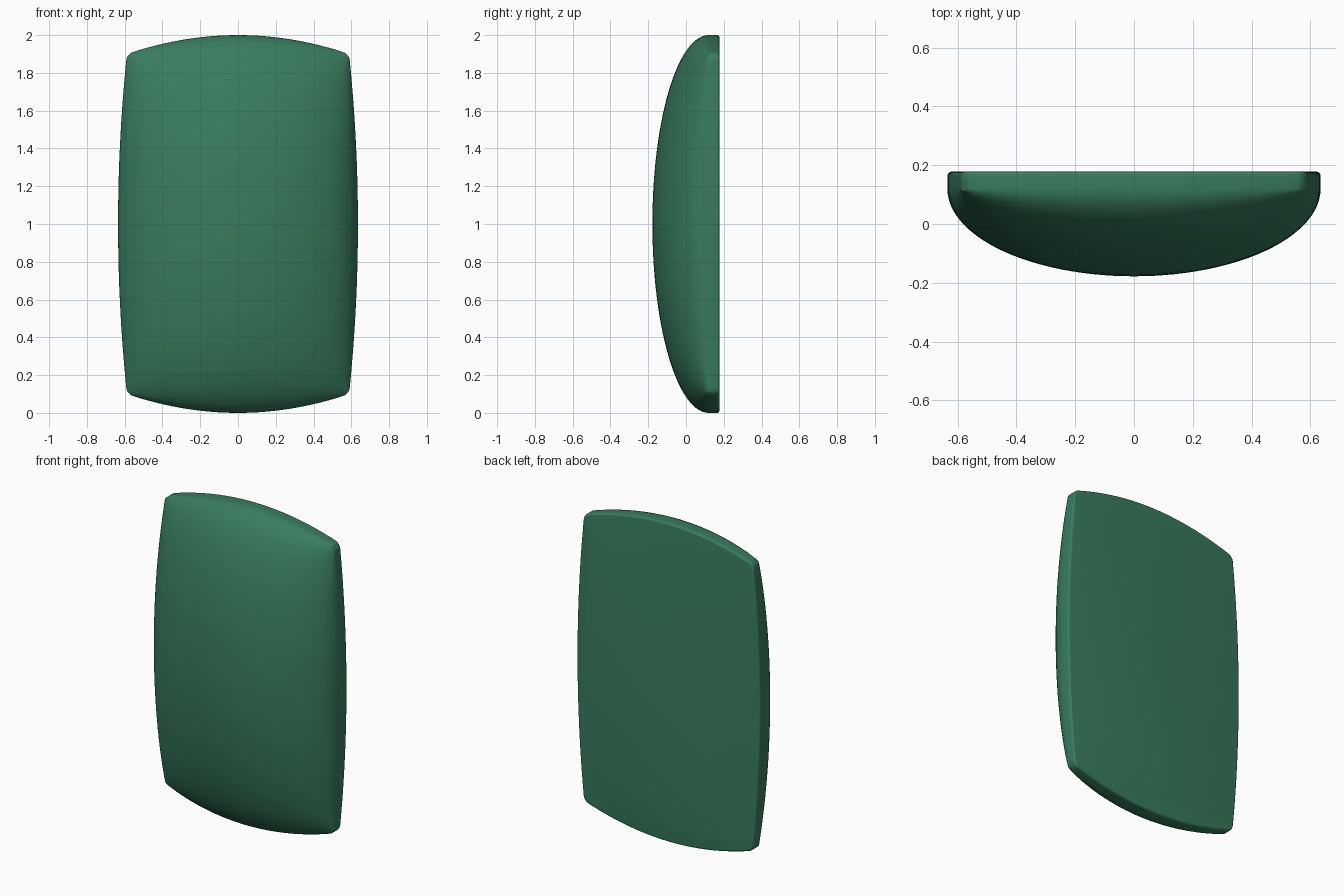
import bpy, bmesh, math

if "Cube" in bpy.data.objects:
    bpy.data.objects.remove(bpy.data.objects["Cube"])

SIDE, ARC, RINGS = 32, 6, 28
RU, RV = 0.05, 0.035            # corner rounding in the unit square
BACK, RIM, DOME = 0.178, 0.12, 0.298


def outline():
    # rounded unit square, walked counter-clockwise from the right side
    pts = []
    side = [math.sin(math.pi / 2 * (-1 + 2 * i / SIDE)) for i in range(SIDE)]
    corners = [(1, 1), (-1, 1), (-1, -1), (1, -1)]
    for k, (cu, cv) in enumerate(corners):
        for s in side:
            t = s * (1 - (RV if k % 2 == 0 else RU))
            pts.append([(1, t), (-t, 1), (-1, -t), (t, -1)][k])
        for j in range(ARC):
            a = math.pi / 2 * (k + j / ARC)
            pts.append((cu * (1 - RU) + RU * math.cos(a),
                        cv * (1 - RV) + RV * math.sin(a)))
    return pts


def place(u, v, y):
    # bowed sides, top and bottom
    return (u * (0.635 - 0.047 * v * v), y, 1 + v * (1 - 0.1 * u * u))


def dome(u, v):
    return RIM - DOME * math.sqrt(max(0, (1 - u * u) * (1 - v * v)))


bm = bmesh.new()
edge = outline()
rings = []

# domed front
for i in range(1, RINGS + 1):
    s = math.sin(math.pi / 2 * i / RINGS)
    rings.append([bm.verts.new(place(u * s, v * s, dome(u * s, v * s))) for u, v in edge])

# straight rim and small rounded back edge
r = 0.014
for j in range(6):
    a = math.pi / 2 * j / 5
    inset, y = r * (1 - math.cos(a)), BACK - r + r * math.sin(a)
    rings.append([bm.verts.new(place(u * (1 - inset / 0.63), v * (1 - inset), y))
                  for u, v in edge])

n = len(edge)
for a, b in zip(rings, rings[1:]):
    for i in range(n):
        k = (i + 1) % n
        bm.faces.new((a[i], a[k], b[k], b[i]))
centre = bm.verts.new(place(0, 0, dome(0, 0)))
for i in range(n):
    bm.faces.new((centre, rings[0][(i + 1) % n], rings[0][i]))

# flat back
bm.faces.new(rings[-1])
bmesh.ops.recalc_face_normals(bm, faces=bm.faces[:])

mesh = bpy.data.meshes.new("domed_panel")
bm.to_mesh(mesh)
bm.free()
obj = bpy.data.objects.new("domed_panel", mesh)
bpy.context.collection.objects.link(obj)

mat = bpy.data.materials.new("green")
mat.diffuse_color = (0.04, 0.2, 0.11, 1)
mat.use_nodes = True
mat.node_tree.nodes["Principled BSDF"].inputs["Base Color"].default_value = mat.diffuse_color
mesh.materials.append(mat)

bpy.context.view_layer.objects.active = obj
obj.select_set(True)
bpy.ops.object.shade_smooth_by_angle(angle=math.radians(40))
